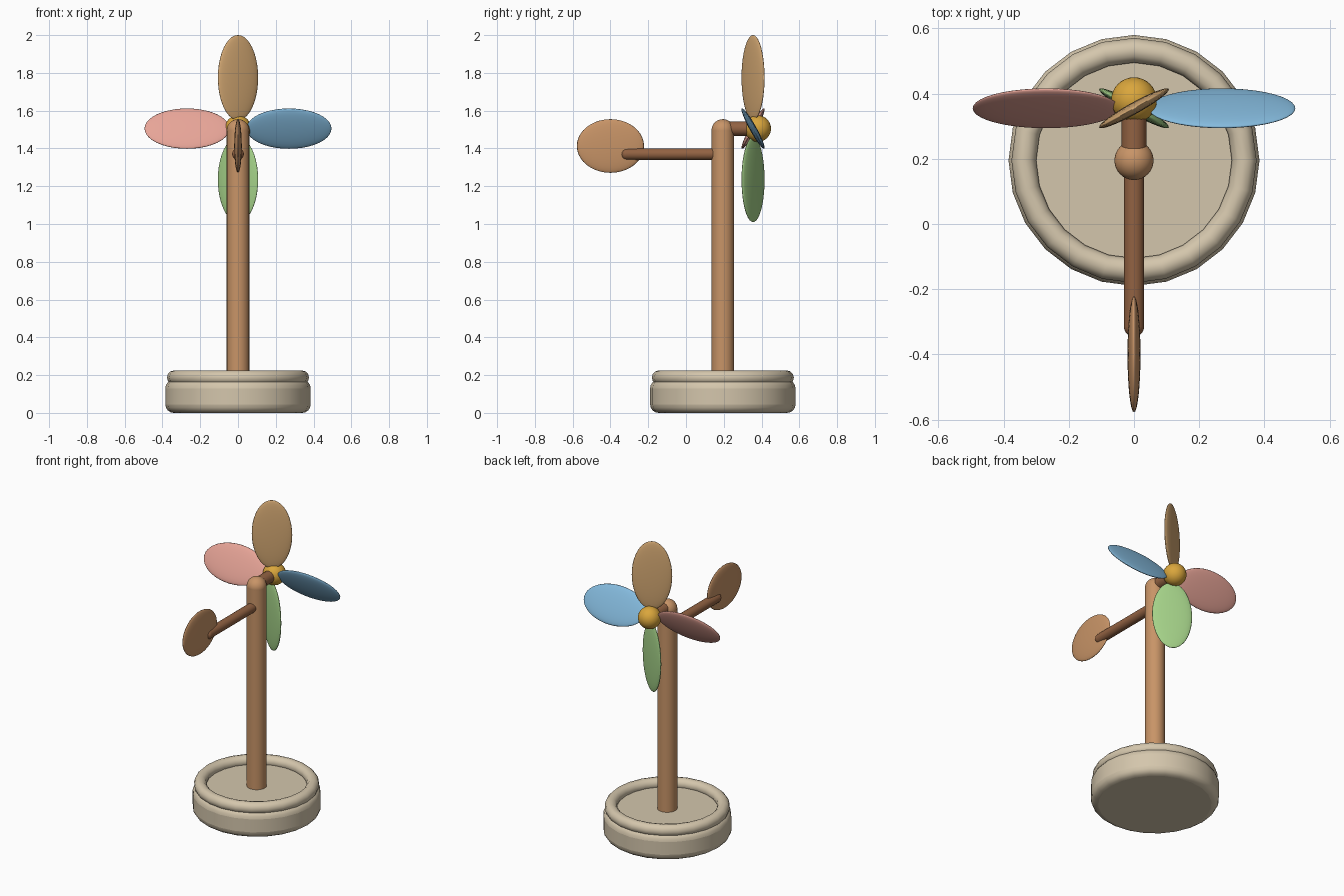
import bpy
from math import pi, radians, sin, cos
from mathutils import Matrix, Vector

cube = bpy.data.objects.get("Cube")
if cube:
    bpy.data.objects.remove(cube, do_unlink=True)


def material(name, *rgb):
    # 8-bit display colour to linear
    linear = [((c / 255 + 0.055) / 1.055) ** 2.4 for c in rgb] + [1]
    mat = bpy.data.materials.new(name)
    mat.use_nodes = True
    mat.diffuse_color = linear
    mat.node_tree.nodes["Principled BSDF"].inputs["Base Color"].default_value = linear
    return mat


STONE = material("pale stone", 212, 198, 172)
WOOD = material("warm wood", 200, 148, 103)
DARK = material("dark wood", 146, 98, 66)
GOLD = material("gold", 218, 166, 60)
TAN = material("tan", 214, 170, 116)
PINK = material("pink", 232, 165, 152)
BLUE = material("sky blue", 133, 187, 222)
GREEN = material("leaf green", 164, 209, 136)

AXIS_Y = 0.195   # pole and base centre
HUB_Z = 1.505


def finish(name, mat):
    obj = bpy.context.object
    obj.name = name
    obj.data.materials.append(mat)
    bpy.ops.object.shade_smooth()
    return obj


def ellipsoid(name, mat, centre, radii, rotation=Matrix()):
    bpy.ops.mesh.primitive_uv_sphere_add(segments=32, ring_count=20, radius=1)
    obj = finish(name, mat)
    obj.data.transform(Matrix.Translation(centre) @ rotation @ Matrix.Diagonal((*radii, 1)))
    return obj


def rod(name, mat, start, end, radius):
    start, end = Vector(start), Vector(end)
    span = end - start
    bpy.ops.mesh.primitive_cylinder_add(vertices=24, radius=radius, depth=span.length)
    obj = finish(name, mat)
    turn = span.to_track_quat('Z', 'Y').to_matrix().to_4x4()
    obj.data.transform(Matrix.Translation((start + end) / 2) @ turn)
    bpy.ops.object.shade_smooth_by_angle(angle=radians(40))
    return obj


# Base drum with rounded edges
drum = rod("base_drum", STONE, (0, AXIS_Y, 0), (0, AXIS_Y, 0.175), 0.385)
bevel = drum.modifiers.new("rounded_edges", 'BEVEL')
bevel.width = 0.045
bevel.segments = 4
bevel.limit_method = 'ANGLE'
bevel.angle_limit = radians(40)

# Raised rim
bpy.ops.mesh.primitive_torus_add(location=(0, AXIS_Y, 0.187), major_segments=24,
                                 minor_segments=12, major_radius=0.338, minor_radius=0.038)
finish("base_rim", STONE)

# Pole with a domed top
rod("pole", WOOD, (0, AXIS_Y, 0.15), (0, AXIS_Y, 1.495), 0.06)
ellipsoid("pole_cap", WOOD, (0, AXIS_Y, 1.495), (0.06,) * 3)

# Tail boom and vane
rod("tail_boom", DARK, (0, AXIS_Y, 1.37), (0, -0.315, 1.37), 0.031)
ellipsoid("boom_tip", DARK, (0, -0.315, 1.37), (0.031,) * 3)
ellipsoid("tail_vane", WOOD, (0, -0.4, 1.413), (0.02, 0.178, 0.142))

# Axle and hub
rod("axle", DARK, (0, AXIS_Y, HUB_Z), (0, 0.36, HUB_Z), 0.038)
ellipsoid("hub", GOLD, (0, 0.38, HUB_Z), (0.07,) * 3)

# Four pitched blades around the hub
blades = [("top_blade", TAN), ("left_blade", BLUE), ("bottom_blade", GREEN), ("right_blade", PINK)]
for i, (name, mat) in enumerate(blades):
    angle = i * pi / 2
    centre = (0.27 * sin(angle), 0.355, HUB_Z + 0.27 * cos(angle))
    pitch = Matrix.Rotation(angle, 4, 'Y') @ Matrix.Rotation(radians(29), 4, 'Z')
    ellipsoid(name, mat, centre, (0.122, 0.018, 0.225), pitch)
